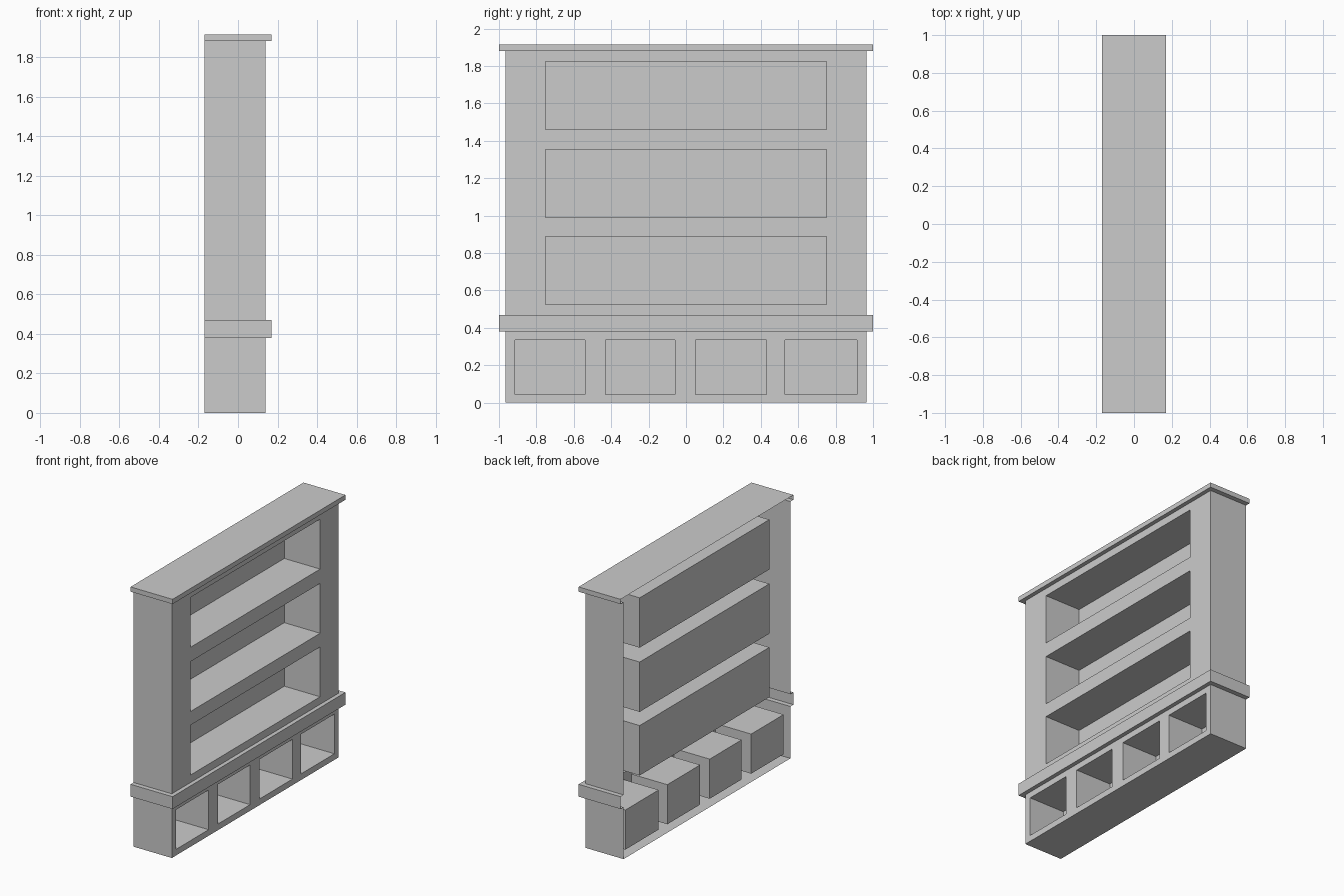
import bpy, bmesh
from mathutils import Vector

if "Cube" in bpy.data.objects:
    bpy.data.objects.remove(bpy.data.objects["Cube"])

BACK = -0.17          # open rear edge
BODY = (0.965, 0.14)  # half width, front x of the case
TRIM = (1.0, 0.17)    # half width, front x of the mouldings
DEPTH = 0.29          # depth of the shelf niches


def loop(bm, size, z):
    """Three-sided outline (open at the back), counter-clockwise."""
    w, f = size
    return [bm.verts.new(p) for p in
            ((BACK, -w, z), (f, -w, z), (f, w, z), (BACK, w, z))]


def bridge(bm, a, b, sides=(0, 1, 2)):
    for i in sides:
        bm.faces.new((a[i], a[i + 1], b[i + 1], b[i]))


def niche_panel(bm, x, ys, zs):
    """Front panel as a grid; every odd/odd cell is pushed in as a niche."""
    grid = [[bm.verts.new((x, y, z)) for y in ys] for z in zs]
    niches = []
    for j in range(len(zs) - 1):
        for i in range(len(ys) - 1):
            face = bm.faces.new((grid[j][i], grid[j][i + 1],
                                 grid[j + 1][i + 1], grid[j + 1][i]))
            if i % 2 and j % 2:
                niches.append(face)
    pushed = bmesh.ops.extrude_discrete_faces(bm, faces=niches)["faces"]
    for face in pushed:
        bmesh.ops.translate(bm, verts=face.verts, vec=Vector((-DEPTH, 0, 0)))


def make_object(name, bm):
    bmesh.ops.remove_doubles(bm, verts=bm.verts, dist=0.0005)
    mesh = bpy.data.meshes.new(name)
    bm.to_mesh(mesh)
    bm.free()
    obj = bpy.data.objects.new(name, mesh)
    bpy.context.collection.objects.link(obj)


def case(name, z0, z1, ys, zs, floor=False):
    """Side walls plus a front panel with niches."""
    bm = bmesh.new()
    a, b = loop(bm, BODY, z0), loop(bm, BODY, z1)
    bridge(bm, a, b, (0, 2))
    if floor:
        bm.faces.new(a[::-1])
    w, f = BODY
    niche_panel(bm, f, [-w, *ys, w], [z0, *zs, z1])
    make_object(name, bm)


def moulding(name, z0, z1, lid):
    """Hollow projecting band: lower ledge, face, then upper ledge or lid."""
    bm = bmesh.new()
    loops = [loop(bm, BODY, z0), loop(bm, TRIM, z0), loop(bm, TRIM, z1)]
    if lid:
        bm.faces.new(loops[-1])
    else:
        loops.append(loop(bm, BODY, z1))
    for a, b in zip(loops, loops[1:]):
        bridge(bm, a, b)
    make_object(name, bm)


# Base with four cubbies
case("base_cubbies", 0, 0.38,
     [-0.915, -0.54, -0.43, -0.06, 0.05, 0.43, 0.53, 0.915],
     [0.045, 0.335], floor=True)
# Projecting waist band
moulding("waist_moulding", 0.38, 0.47, lid=False)
# Upper case with three long shelves
case("upper_shelves", 0.47, 1.88, [-0.75, 0.75],
     [0.525, 0.89, 0.99, 1.355, 1.46, 1.825])
# Top slab
moulding("cornice", 1.88, 1.915, lid=True)
